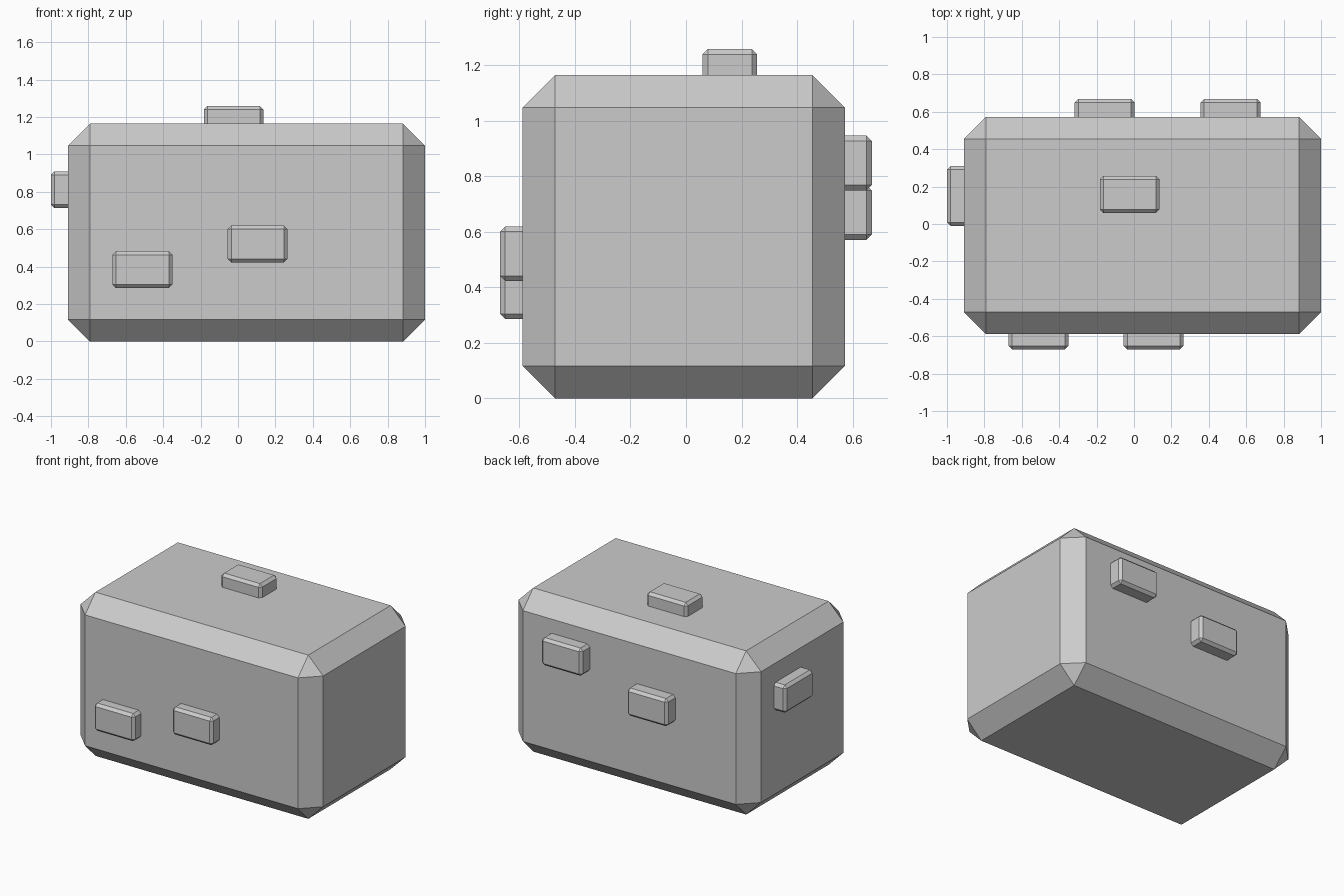
import bpy
import bmesh
from mathutils import Vector

if "Cube" in bpy.data.objects:
    bpy.data.objects.remove(bpy.data.objects["Cube"])


def chamfered_box(name, lo, hi, chamfer):
    """Box between two corners with every edge cut by one flat chamfer."""
    lo, hi = Vector(lo), Vector(hi)
    centre, size = (lo + hi) / 2, hi - lo
    bm = bmesh.new()
    bmesh.ops.create_cube(bm, size=1)
    bmesh.ops.scale(bm, vec=size, verts=bm.verts)
    bmesh.ops.bevel(bm, geom=bm.edges[:], offset=chamfer, offset_type='OFFSET',
                    segments=1, affect='EDGES')
    mesh = bpy.data.meshes.new(name)
    bm.to_mesh(mesh)
    bm.free()
    obj = bpy.data.objects.new(name, mesh)
    obj.location = centre
    bpy.context.collection.objects.link(obj)
    return obj


# Main block
LO, HI = (-0.909, -0.588, 0.0), (1.0, 0.572, 1.164)
chamfered_box("main_block", LO, HI, 0.117)

# Small raised blocks, sunk partly into the main block
LONG, SHORT, DEPTH, CUT = 0.32, 0.197, 0.2, 0.019


def stud(name, outer_centre, normal, long_axis):
    half = Vector((SHORT / 2,) * 3)
    half[long_axis] = LONG / 2
    n = Vector(normal)
    half[max(range(3), key=lambda i: abs(n[i]))] = DEPTH / 2
    c = Vector(outer_centre) - n * DEPTH / 2
    chamfered_box(name, c - half, c + half, CUT)


# Front and back pairs
for label, x, z in (("left", -0.511, 0.384), ("right", 0.105, 0.521)):
    stud(f"front_{label}_stud", (x, -0.67, z), (0, -1, 0), 0)
for label, x, z in (("left", -0.157, 0.669), ("right", 0.516, 0.848)):
    stud(f"back_{label}_stud", (x, 0.669, z), (0, 1, 0), 0)

# Single studs on the left side and the top
stud("side_stud", (-1.0, 0.15, 0.811), (-1, 0, 0), 1)
stud("top_stud", (-0.023, 0.158, 1.258), (0, 0, 1), 0)
